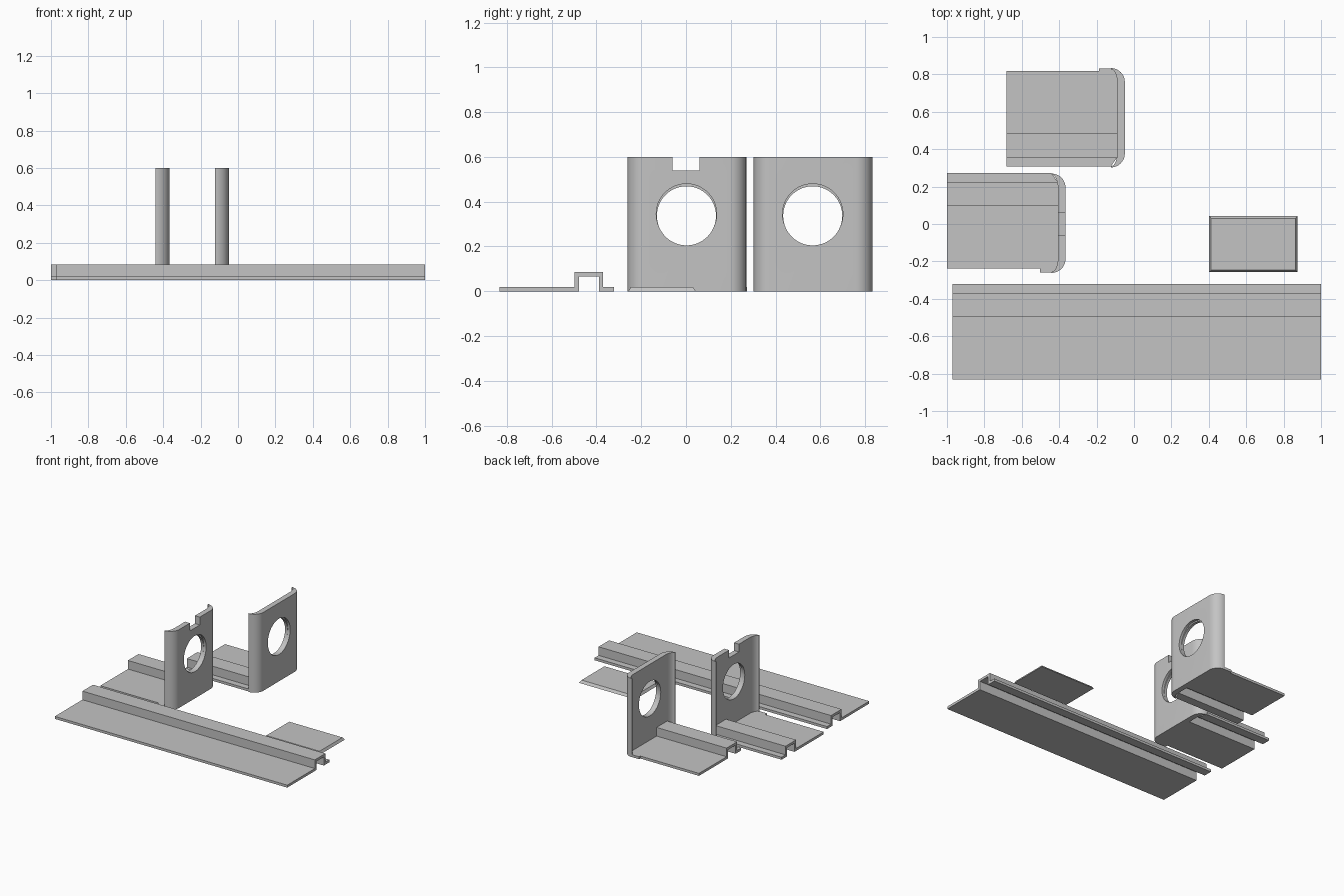
import bpy, bmesh, math

if "Cube" in bpy.data.objects:
    bpy.data.objects.remove(bpy.data.objects["Cube"])

grey = bpy.data.materials.new("metal grey")
grey.diffuse_color = (0.55, 0.55, 0.55, 1)
grey.use_nodes = True
grey.node_tree.nodes["Principled BSDF"].inputs["Base Color"].default_value = grey.diffuse_color


def loft(name, ring_a, ring_b):
    """Solid between two matching closed outlines."""
    bm = bmesh.new()
    a = [bm.verts.new(p) for p in ring_a]
    b = [bm.verts.new(p) for p in ring_b]
    n = len(a)
    bm.faces.new(a)
    bm.faces.new(b[::-1])
    for i in range(n):
        bm.faces.new((a[i], a[(i + 1) % n], b[(i + 1) % n], b[i]))
    bmesh.ops.recalc_face_normals(bm, faces=bm.faces)
    mesh = bpy.data.meshes.new(name)
    bm.to_mesh(mesh)
    bm.free()
    obj = bpy.data.objects.new(name, mesh)
    bpy.context.collection.objects.link(obj)
    mesh.materials.append(grey)
    return obj


def slab(name, pts, z0, z1):
    return loft(name, [(x, y, z0) for x, y in pts], [(x, y, z1) for x, y in pts])


def cut(obj, cutter):
    bpy.context.view_layer.objects.active = obj
    mod = obj.modifiers.new("cut", 'BOOLEAN')
    mod.operation, mod.object, mod.solver = 'DIFFERENCE', cutter, 'EXACT'
    bpy.ops.object.modifier_apply(modifier=mod.name)
    bpy.data.objects.remove(cutter)


# Sheet section shared by the rail and both feet: flat, raised channel, lip
T, H = 0.019, 0.085
SECTION = [(0, 0), (0.353, 0), (0.353, H - T), (0.443, H - T), (0.443, 0), (0.51, 0),
           (0.51, T), (0.462, T), (0.462, H), (0.334, H), (0.334, T), (0, T)]


def channel(name, x0, x1, y, s, lip_trim=0):
    ends = [x1 - (lip_trim if v > 0.5 else 0) for v, _ in SECTION]
    return loft(name, [(x0, y + s * v, z) for v, z in SECTION],
                [(e, y + s * v, z) for e, (v, z) in zip(ends, SECTION)])


def disc(x0, x1, y, z, r):
    ring = [(y + r * math.cos(i * math.pi / 32), z + r * math.sin(i * math.pi / 32))
            for i in range(64)]
    return loft("cutter", [(x0, *p) for p in ring], [(x1, *p) for p in ring])


def bracket(prefix, x, cy, s, y_flat, notch):
    """x is the outer face of the upright; s mirrors the part in y."""
    half, r, t = 0.2655, 0.075, 0.041
    # Upright with rounded outer corners tapering to thin tips
    outer, inner = [], []
    for i in range(13):
        a = math.pi / 2 * i / 12
        outer.append((x - r + r * math.cos(a), half - r + r * math.sin(a)))
        inner.append((x - r + (r - t) * math.cos(a), half - r + (r - 0.006) * math.sin(a)))
    side = outer + inner[::-1]
    pts = ([(u, -v) for u, v in outer[::-1]] + outer + inner[::-1]
           + [(u, -v) for u, v in inner])
    upright = slab(prefix + "_upright", [(u, cy + v) for u, v in pts], 0, 0.6)
    # Round opening with a shallow offset recess on the outer face
    cut(upright, disc(x - 0.2, x + 0.1, cy - 0.002, 0.337, 0.132))
    cut(upright, disc(x - 0.02, x + 0.1, cy - 0.002, 0.345, 0.135))
    if notch:
        box = [(x - 0.2, -0.06), (x + 0.1, -0.06), (x + 0.1, 0.06), (x - 0.2, 0.06)]
        cut(upright, slab("cutter", box, 0.54, 0.7))
    # Foot and the small tab beside it
    channel(prefix + "_foot", x - 0.634, x - t, y_flat, s, r - t)
    y_tab = cy - s * (half - 0.001)
    slab(prefix + "_tab", [(x - 0.137, y_flat), (x - 0.137, y_tab), (x - r, y_tab),
                           (x - t, y_flat)], 0, T)


channel("long_rail", -0.97, 1.0, -0.832, 1)
bracket("front_bracket", -0.366, 0.004, 1, -0.238, True)
bracket("back_bracket", -0.049, 0.568, -1, 0.818, False)

# Loose cover plate with sloped edges
loft("cover_plate",
     [(0.402, -0.257, 0), (0.875, -0.257, 0), (0.875, 0.044, 0), (0.402, 0.044, 0)],
     [(0.413, -0.247, T), (0.864, -0.247, T), (0.864, 0.03, T), (0.413, 0.03, T)])

# Smooth rounded corners, keep folds sharp
bpy.ops.object.select_all(action='DESELECT')
for o in bpy.context.scene.objects:
    o.select_set(True)
    bpy.context.view_layer.objects.active = o
bpy.ops.object.shade_smooth_by_angle(angle=math.radians(30))
